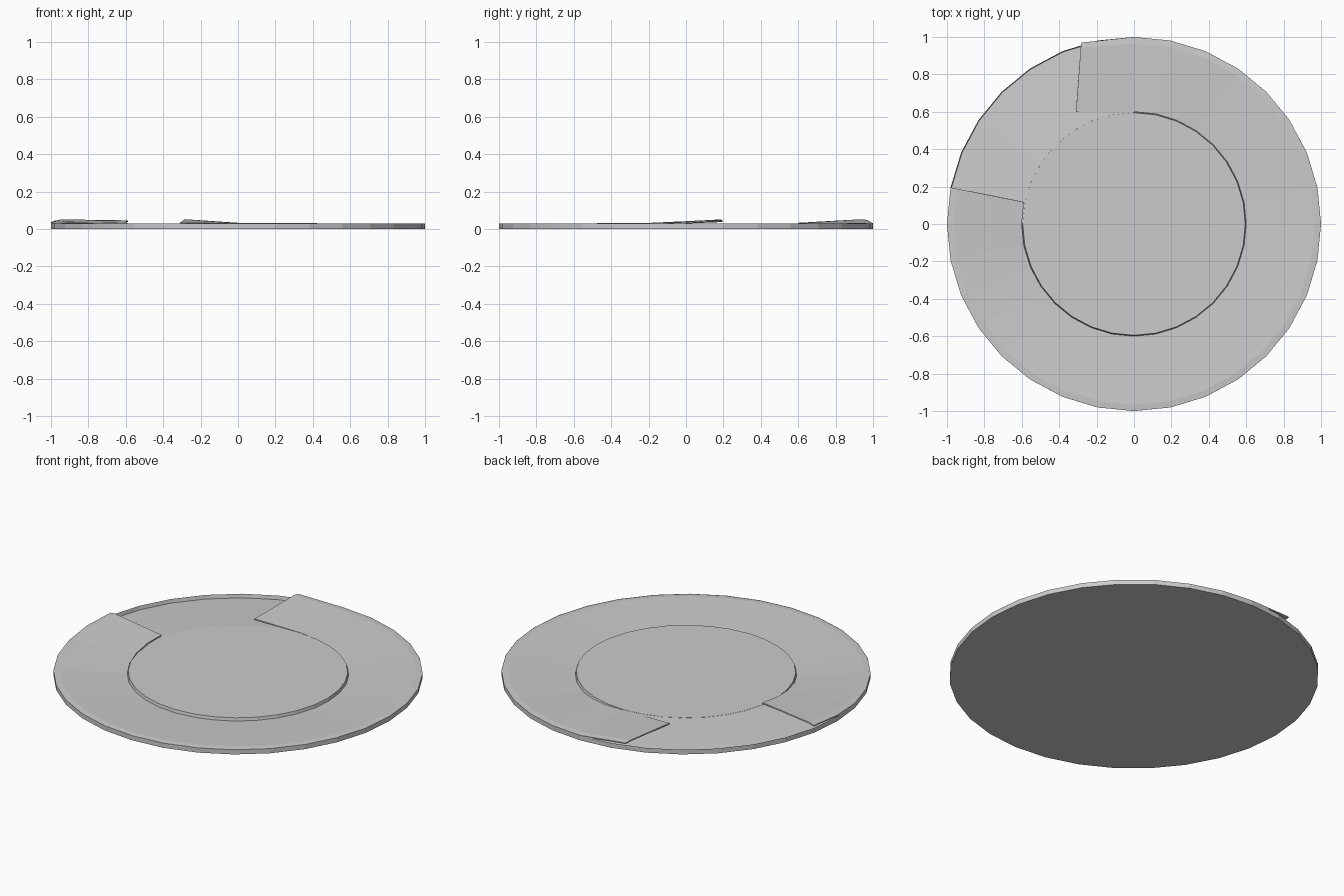
import bpy, bmesh
from math import sin, cos, radians

if "Cube" in bpy.data.objects:
    bpy.data.objects.remove(bpy.data.objects["Cube"])

SEG = 32
STEP = 360 / SEG


def make_object(name, rows, closed=False):
    """Loft a grid surface through rows of points."""
    bm = bmesh.new()
    grid = [[bm.verts.new(p) for p in row] for row in rows]
    pairs = list(zip(grid, grid[1:]))
    if closed:
        pairs.append((grid[-1], grid[0]))
    for a, b in pairs:
        for i in range(len(a) - 1):
            bm.faces.new((a[i], a[i + 1], b[i + 1], b[i]))
    bmesh.ops.remove_doubles(bm, verts=bm.verts, dist=1e-5)
    bmesh.ops.recalc_face_normals(bm, faces=bm.faces)
    mesh = bpy.data.meshes.new(name)
    bm.to_mesh(mesh)
    bm.free()
    ob = bpy.data.objects.new(name, mesh)
    bpy.context.collection.objects.link(ob)
    return ob


def section(angle, profile):
    a = radians(angle)
    return [(r * cos(a), r * sin(a), z) for r, z in profile]


# Round base: raised hub, sunken channel, thin outer wall
base_profile = [(0, .03), (.16, .03), (.595, .03), (.6, .005), (.995, .005),
                (1, .028), (1, 0), (0, 0)]
make_object("base_disc", [section(i * STEP, base_profile) for i in range(SEG)], closed=True)

# Sloping channel floor exposed between the two band ends
make_object("gap_floor", [section(90 + i * STEP, [(.595, .029), (.995, .006)])
                          for i in range(9)])


# Height keys of the band: angle, inner, outer, rim
KEYS = [(168.75, .046, .051, .044), (190, .03, .033, .029), (213.75, .013, .03, .027),
        (420, .013, .03, .027), (450, .03, .033, .03)]


def heights(angle):
    for k0, k1 in zip(KEYS, KEYS[1:]):
        if angle <= k1[0]:
            t = (angle - k0[0]) / (k1[0] - k0[0])
            return [a + (b - a) * t for a, b in zip(k0[1:], k1[1:])]
    return KEYS[-1][1:]


# Band that wraps most of the way round, with both ends lifted
rows = []
for i in range(26):
    angle = 168.75 + i * STEP
    rows.append(section(angle, list(zip((.6, .965, 1), heights(angle)))))
# straight lifted end at the back
rows.append([(-.31, .6, .033), (-.285, .94, .052), (-.28, .97, .048)])
band = make_object("curled_band", rows)
if band.data.polygons[0].normal.z < 0:
    band.data.flip_normals()
mod = band.modifiers.new("thickness", 'SOLIDIFY')
mod.thickness = .007
mod.offset = -1
